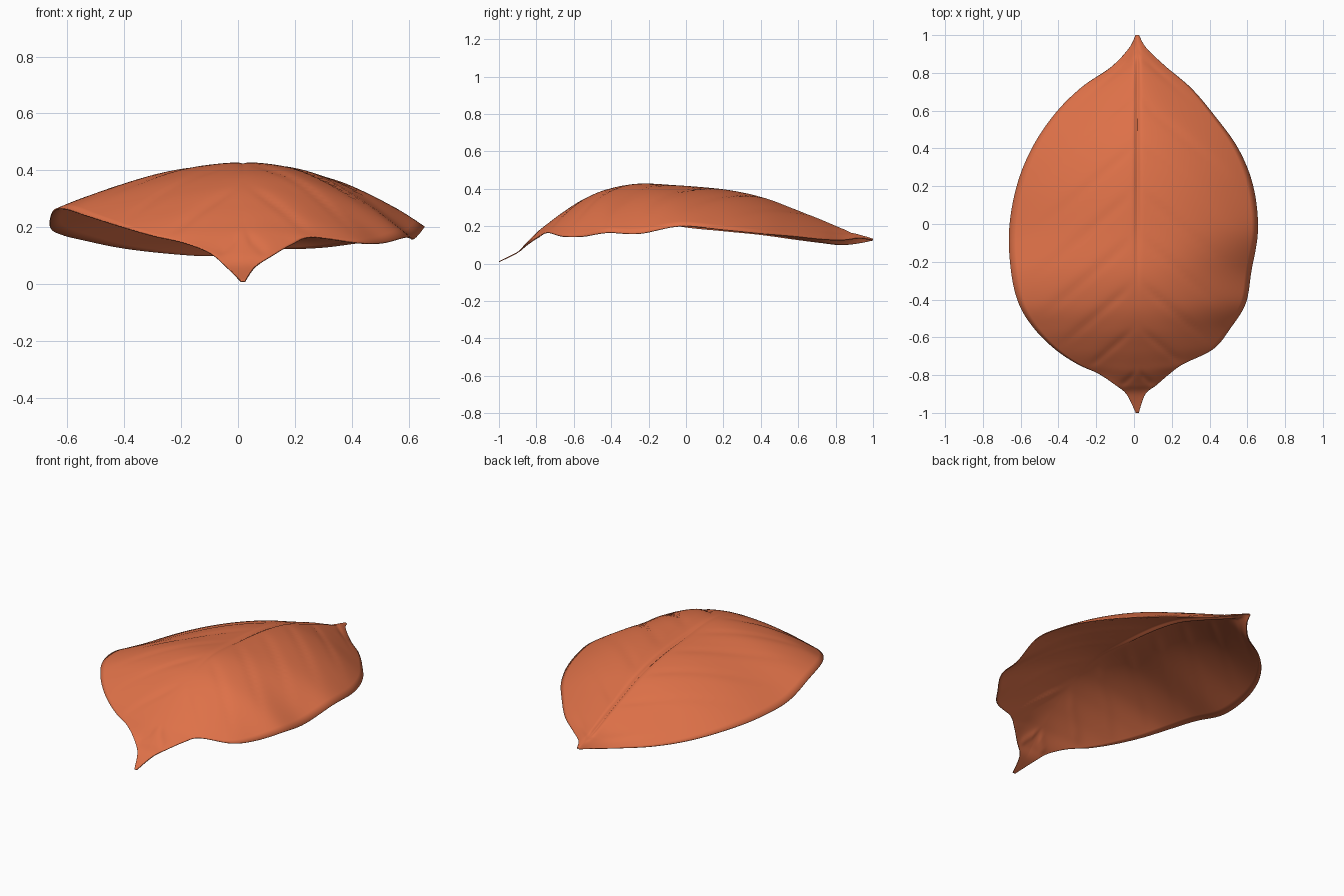
import bpy
import bmesh
import math

if "Cube" in bpy.data.objects:
    bpy.data.objects.remove(bpy.data.objects["Cube"], do_unlink=True)

ROWS_PER_STATION = 8
COLUMNS_PER_SIDE = 28
MIDRIB_X = 0.018

# Stations from the front tip to the stem:
# y, right edge x, left edge x, midrib z, right edge z, left edge z
STATIONS = [
    (-1, .01, .025, .01, .01, .01),
    (-.9, -.04, .06, .06, .06, .06),
    (-.85, -.1, .12, .11, .11, .1),
    (-.79, -.19, .19, .17, .145, .14),
    (-.74, -.3, .26, .21, .17, .165),
    (-.66, -.42, .42, .27, .205, .145),
    (-.55, -.53, .51, .34, .24, .145),
    (-.42, -.61, .59, .395, .265, .165),
    (-.25, -.65, .62, .425, .255, .16),
    (-.03, -.66, .655, .415, .2, .2),
    (.2, -.62, .63, .395, .175, .18),
    (.4, -.54, .55, .355, .155, .16),
    (.58, -.42, .42, .29, .13, .145),
    (.72, -.28, .3, .235, .112, .13),
    (.83, -.12, .17, .19, .1, .125),
    (.93, -.025, .065, .155, .11, .135),
    (1, .01, .025, .13, .125, .125),
]


def spline(p0, p1, p2, p3, t):
    """Smooth curve through p1 and p2."""
    return 0.5 * (2 * p1 + (p2 - p0) * t
                  + (2 * p0 - 5 * p1 + 4 * p2 - p3) * t ** 2
                  + (3 * p1 - p0 - 3 * p2 + p3) * t ** 3)


def station(u):
    last = len(STATIONS) - 1
    i = min(int(u), last - 1)
    picks = [STATIONS[max(0, min(last, i + k))] for k in (-1, 0, 1, 2)]
    return [spline(*values, u - i) for values in zip(*picks)]


def smooth_ramp(a, b, value):
    t = max(0, min(1, (value - a) / (b - a)))
    return t * t * (3 - 2 * t)


def relief(x, y, t):
    """Midrib groove and slanting side veins pressed into the blade."""
    across = abs(x - MIDRIB_X)
    groove = math.exp(-(across / .012) ** 2) * .014 * smooth_ramp(-.5, .3, y)
    spacing = .24
    phase = (y + .85 * across + .06) / spacing
    distance = abs(phase - round(phase)) * spacing
    fade = smooth_ramp(0, .2, t) * (1 - smooth_ramp(.5, .95, t))
    vein = math.exp(-(distance / .022) ** 2) * .005 * fade
    ripple = .004 * math.sin(phase * math.tau) * t * (1 - t)
    return ripple - groove - vein


def leaf_row(u):
    """Points across the blade, from one margin over the midrib to the other."""
    y, right_x, left_x, rib_z, right_z, left_z = station(u)
    points = []
    for c in range(-COLUMNS_PER_SIDE, COLUMNS_PER_SIDE + 1):
        t = (abs(c) / COLUMNS_PER_SIDE) ** 1.5
        edge_x, edge_z = (right_x, right_z) if c < 0 else (left_x, left_z)
        power = (1.8 if c < 0 else 2.1) - .5 * smooth_ramp(.1, .8, y)
        x = MIDRIB_X + (edge_x - MIDRIB_X) * t
        z = rib_z + (edge_z - rib_z) * t ** power
        z += relief(x, y, t) * smooth_ramp(.01, .2, left_x - right_x)
        points.append((x, y, max(z, .003)))
    return points


# Leaf blade
bm = bmesh.new()
count = (len(STATIONS) - 1) * ROWS_PER_STATION
rows = [[bm.verts.new(p) for p in leaf_row(r / ROWS_PER_STATION)]
        for r in range(count + 1)]
for lower, upper in zip(rows, rows[1:]):
    for c in range(len(lower) - 1):
        bm.faces.new((lower[c], lower[c + 1], upper[c + 1], upper[c]))
mesh = bpy.data.meshes.new("leaf_blade")
bm.to_mesh(mesh)
bm.free()
leaf = bpy.data.objects.new("leaf_blade", mesh)
bpy.context.collection.objects.link(leaf)

# Thin blade thickness
thickness = leaf.modifiers.new("thickness", "SOLIDIFY")
thickness.thickness = .005
thickness.offset = 0

# Autumn orange colour
orange = bpy.data.materials.new("autumn_orange")
orange.use_nodes = True
colour = (.73, .165, .065, 1)
orange.diffuse_color = colour
orange.node_tree.nodes["Principled BSDF"].inputs["Base Color"].default_value = colour
mesh.materials.append(orange)

# Smooth shading with a crisp margin
bpy.ops.object.select_all(action="DESELECT")
leaf.select_set(True)
bpy.context.view_layer.objects.active = leaf
bpy.ops.object.shade_smooth_by_angle(angle=math.radians(50))
